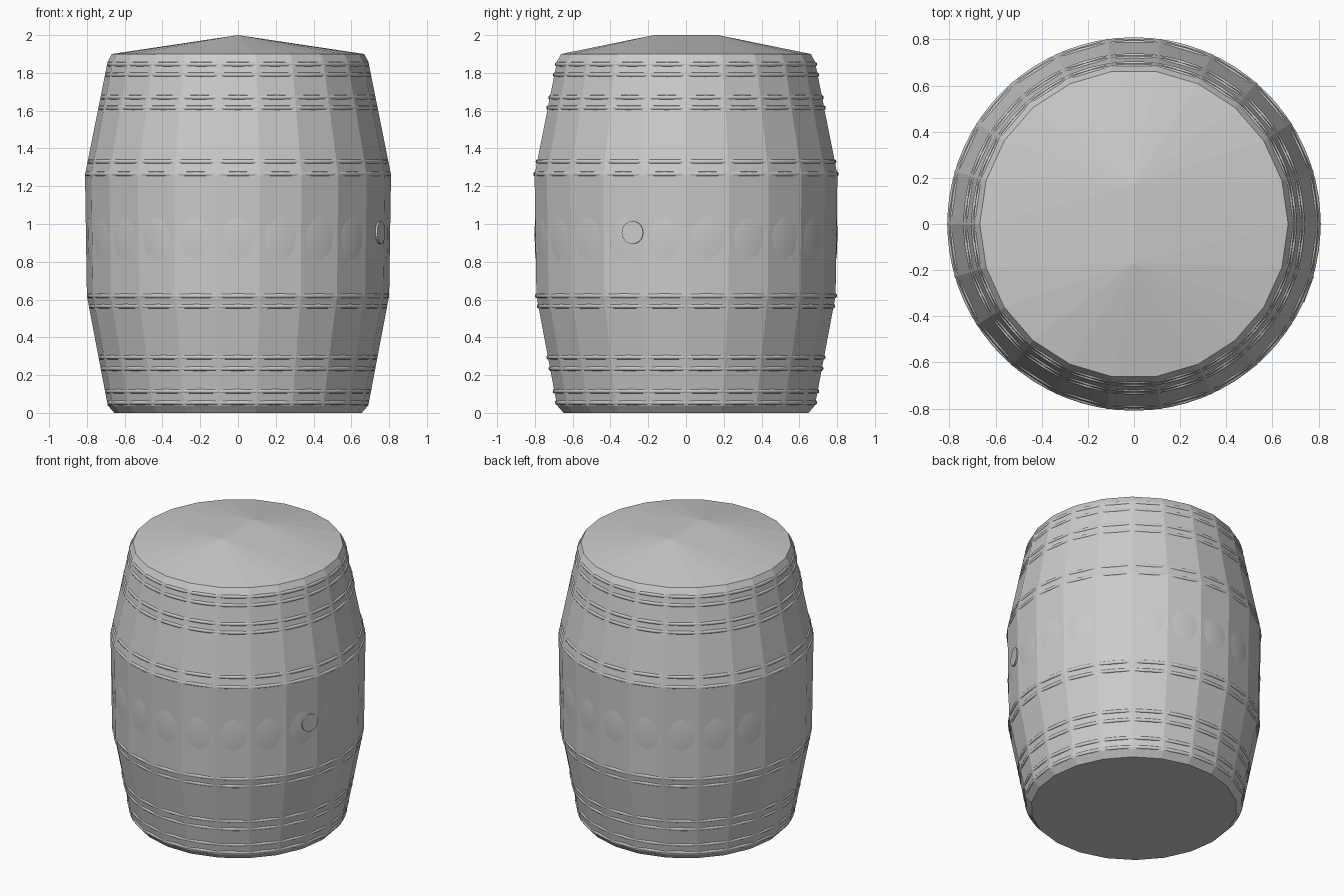
import bpy, bmesh, math
from mathutils import Matrix

if "Cube" in bpy.data.objects:
    bpy.data.objects.remove(bpy.data.objects["Cube"])

SIDES = 22
grey = bpy.data.materials.new("light grey")
grey.diffuse_color = (0.6, 0.6, 0.6, 1)
grey.use_nodes = True
grey.node_tree.nodes["Principled BSDF"].inputs["Base Color"].default_value = grey.diffuse_color


def finish(name, bm, smooth=False):
    bmesh.ops.recalc_face_normals(bm, faces=bm.faces)
    mesh = bpy.data.meshes.new(name)
    bm.to_mesh(mesh)
    bm.free()
    mesh.materials.append(grey)
    for p in mesh.polygons:
        p.use_smooth = smooth
    obj = bpy.data.objects.new(name, mesh)
    bpy.context.collection.objects.link(obj)
    return obj


def ring(bm, r, z, n, turn=0.0):
    return [bm.verts.new((r * math.sin(math.tau * (i + turn) / n),
                          -r * math.cos(math.tau * (i + turn) / n), z)) for i in range(n)]


def bridge(bm, a, b):
    n = len(a)
    for i in range(n):
        bm.faces.new((a[i], a[(i + 1) % n], b[(i + 1) % n], b[i]))


# Faceted barrel wall with a flat base and a low roof-like lid
bm = bmesh.new()
profile = [(0.655, 0.0), (0.69, 0.04), (0.80, 0.62), (0.81, 1.26), (0.69, 1.86), (0.668, 1.90)]
rings = [ring(bm, r, z, SIDES, 0.5) for r, z in profile]
for a, b in zip(rings, rings[1:]):
    bridge(bm, a, b)
bm.faces.new(rings[0])
rim = rings[-1]
front, back = bm.verts.new((0, -0.17, 2.0)), bm.verts.new((0, 0.17, 2.0))
for i in range(SIDES):
    a, b = rim[i], rim[(i + 1) % SIDES]
    near_a = front if a.co.y < -0.001 else back
    near_b = front if b.co.y < -0.001 else back
    bm.faces.new((a, b, near_b) if near_a == near_b else (a, b, near_b, near_a))
bmesh.ops.triangulate(bm, faces=[f for f in bm.faces if len(f.verts) == 4])
finish("barrel_body", bm)


def wall_radius(z):
    for (r0, z0), (r1, z1) in zip(profile, profile[1:]):
        if z0 <= z <= z1:
            return r0 + (r1 - r0) * (z - z0) / (z1 - z0)


# Round hoop beads that show in the middle of each facet
for k, z in enumerate((0.055, 0.115, 0.235, 0.295, 0.565, 0.62,
                       1.265, 1.33, 1.615, 1.67, 1.79, 1.845)):
    bm = bmesh.new()
    loops = []
    for j in range(8):
        t = math.tau * j / 8
        loops.append(ring(bm, wall_radius(z) * 0.989 + 0.009 * math.cos(t),
                          z + 0.012 * math.sin(t), 66))
    for j in range(8):
        bridge(bm, loops[j], loops[(j + 1) % 8])
    finish(f"hoop_bead_{k + 1}", bm, True)

# Rounded inner staves swelling through the facets at the belly
bm = bmesh.new()
belly = [ring(bm, r, z, 66) for r, z in ((0.785, 0.72), (0.798, 0.84), (0.802, 0.94),
                                         (0.800, 1.02), (0.790, 1.14))]
for a, b in zip(belly, belly[1:]):
    bridge(bm, a, b)
finish("belly_staves", bm, True)

# Bung plug in the right side
bm = bmesh.new()
bmesh.ops.create_cone(bm, cap_ends=True, segments=20, radius1=0.06, radius2=0.06, depth=0.05)
angle = math.atan2(-0.285, 0.76)
bm.transform(Matrix.Rotation(angle, 4, 'Z') @ Matrix.Translation((0.785, 0, 0.955))
             @ Matrix.Rotation(math.pi / 2, 4, 'Y'))
finish("bung", bm)
